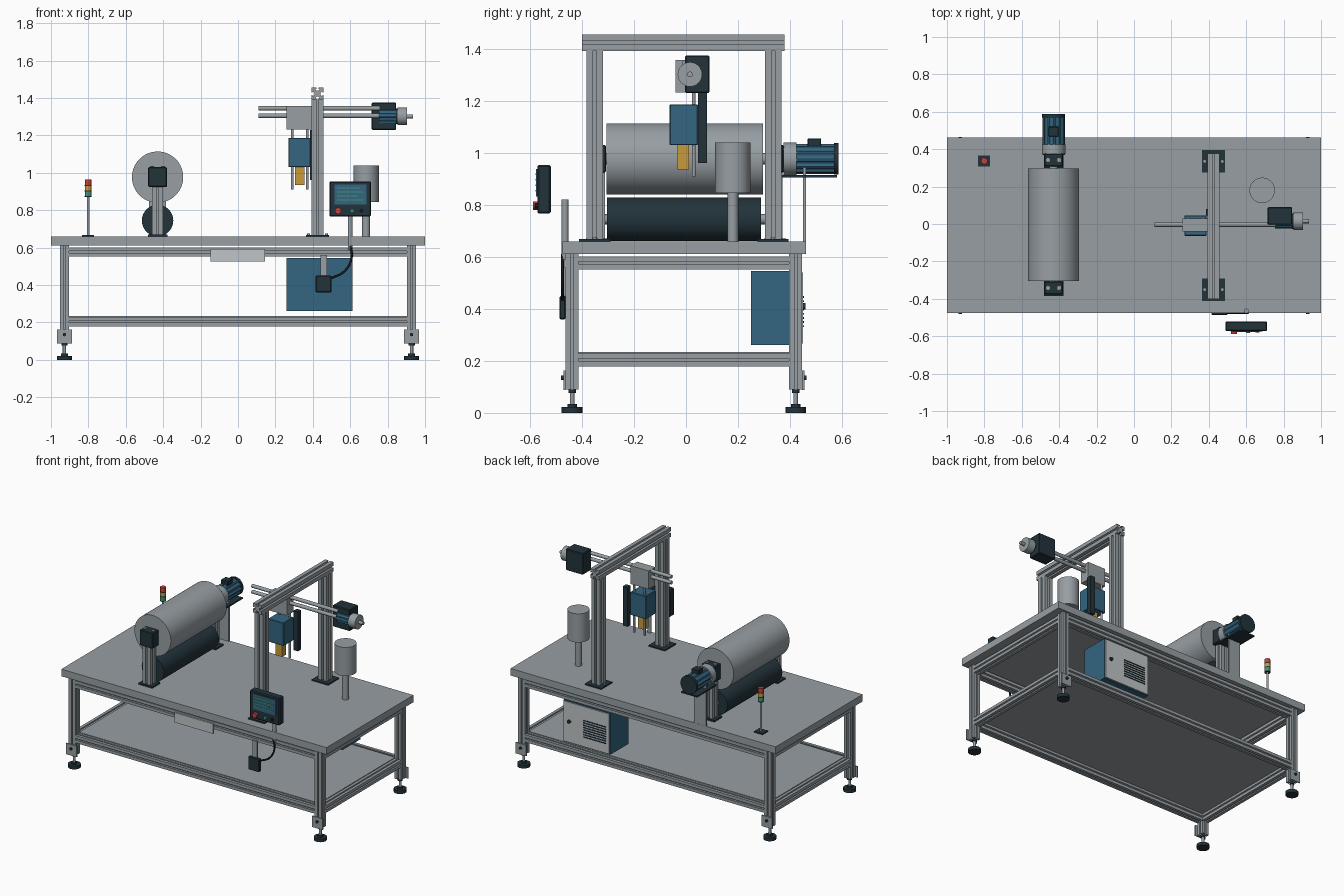
import bpy, bmesh, math
from mathutils import Vector, Matrix

cube = bpy.data.objects.get("Cube")
if cube:
    bpy.data.objects.remove(cube, do_unlink=True)


def material(name, r, g, b):
    m = bpy.data.materials.new(name)
    m.use_nodes = True
    m.diffuse_color = (r, g, b, 1)
    m.node_tree.nodes["Principled BSDF"].inputs["Base Color"].default_value = (r, g, b, 1)
    return m


STEEL = material("steel grey", 0.31, 0.345, 0.37)
LIGHT = material("light grey", 0.53, 0.56, 0.57)
DARK = material("dark slate", 0.016, 0.033, 0.043)
BLUE = material("machine blue", 0.033, 0.13, 0.215)
AMBER = material("amber", 0.58, 0.33, 0.045)
RED = material("red", 0.58, 0.05, 0.04)
GREEN = material("green", 0.05, 0.3, 0.19)
BLACK = material("cable black", 0.01, 0.011, 0.013)

TURN = {"x": Matrix.Rotation(math.pi / 2, 4, "Y"),
        "y": Matrix.Rotation(-math.pi / 2, 4, "X"),
        "z": Matrix.Identity(4)}


def finish(name, bm, mat, smooth=False):
    bmesh.ops.recalc_face_normals(bm, faces=bm.faces)
    if smooth:
        for f in bm.faces:
            f.smooth = len(f.verts) == 4
    me = bpy.data.meshes.new(name)
    bm.to_mesh(me)
    bm.free()
    me.materials.append(mat)
    ob = bpy.data.objects.new(name, me)
    bpy.context.collection.objects.link(ob)
    return ob


def box(name, x, y, z, mat, bevel=0):
    """Box from three (low, high) ranges."""
    bm = bmesh.new()
    bmesh.ops.create_cube(bm, size=1)
    for v in bm.verts:
        v.co = Vector([(a + b) / 2 + c * (b - a) for (a, b), c in zip((x, y, z), v.co)])
    if bevel:
        bmesh.ops.bevel(bm, geom=bm.edges[:], offset=bevel, segments=1, affect="EDGES")
    return finish(name, bm, mat)


def prism(name, pts, start, length, axis, mat, smooth=False):
    """Closed 2D profile pushed along an axis from a start point."""
    bm = bmesh.new()
    rings = [[bm.verts.new((px, py, h)) for px, py in pts] for h in (0, length)]
    for r in rings:
        bm.faces.new(r)
    n = len(pts)
    for i in range(n):
        j = (i + 1) % n
        bm.faces.new((rings[0][i], rings[0][j], rings[1][j], rings[1][i]))
    bm.transform(Matrix.Translation(start) @ TURN[axis])
    return finish(name, bm, mat, smooth)


def circle(r, n=32):
    return [(r * math.cos(math.tau * i / n), r * math.sin(math.tau * i / n)) for i in range(n)]


def rod(name, start, length, r, axis, mat, n=32):
    return prism(name, circle(r, n), start, length, axis, mat, True)


def finned(name, start, length, r, axis, mat, n=24):
    """Ribbed motor housing."""
    pts = [(x * k, y * k) for i, (x, y) in enumerate(circle(r, n * 2))
           for k in [1 if i % 4 < 2 else 0.9]]
    return prism(name, pts, start, length, axis, mat)


def extrusion(name, start, length, w, axis):
    """Slotted aluminium profile, one T-slot on each side."""
    side = [(.5, -.5), (.5, -.1), (.4, -.1), (.4, -.2), (.25, -.1),
            (.25, .1), (.4, .2), (.4, .1), (.5, .1)]
    pts = []
    for _ in range(4):
        pts += [(a * w, b * w) for a, b in side]
        side = [(-b, a) for a, b in side]
    return prism(name, pts, start, length, axis, STEEL)


YC = -0.008   # middle of the table in depth
TOP = 0.66    # table height

# Table top and lower shelf
box("table_top", (-1, 1), (-0.475, 0.462), (0.612, TOP), STEEL)
box("lower_shelf", (-0.905, 0.905), (YC - .41, YC + .41), (0.225, 0.234), STEEL)

# Legs, levelling feet and foot brackets
for sx, xn in ((-1, "right"), (1, "left")):
    for sy, yn in ((-1, "front"), (1, "back")):
        x, y, tag = sx * .928, YC + sy * .43, f"{yn}_{xn}"
        extrusion(f"leg_{tag}", (x, y, .09), .522, .05, "z")
        rod(f"foot_pad_{tag}", (x, y, 0), .022, .04, "z", DARK)
        rod(f"foot_collar_{tag}", (x, y, .022), .012, .018, "z", DARK)
        rod(f"foot_stem_{tag}", (x, y, .03), .06, .009, "z", STEEL, 16)
        rod(f"foot_nut_{tag}", (x, y, .076), .014, .017, "z", DARK, 6)
        face = y + sy * .025
        box(f"foot_bracket_{tag}", (x - .04, x + .04), sorted((face, face + sy * .008)),
            (.088, .163), STEEL)
        rod(f"bracket_bolt_{tag}", (x, face + sy * .011 - .006, .135), .012, .009, "y", DARK, 12)

# Slotted rails between the legs
for z, zn in ((.577, "upper"), (.204, "lower")):
    for s, n in ((-1, "front"), (1, "back")):
        extrusion(f"{zn}_rail_{n}", (-.903, YC + s * .43, z), 1.806, .05, "x")
    for s, n in ((-1, "right"), (1, "left")):
        extrusion(f"{zn}_rail_{n}", (s * .928, YC - .405, z), .81, .05, "y")

# Blank plate on the front rail
box("front_plate", (-.148, .145), (-.475, -.465), (.525, .592), LIGHT)

# Control cabinet with vented door
box("cabinet", (.26, .612), (.25, .443), (.262, .545), BLUE)
box("cabinet_door", (.265, .607), (.443, .45), (.267, .54), LIGHT)
for i in range(8):
    z = .33 + i * .016
    box(f"door_vent_{i}", (.29, .46), (.45, .453), (z, z + .007), DARK)
rod("door_lock", (.565, .448, .41), .012, .012, "y", DARK, 16)

# Switch box, its hanger and the cable
box("switch_hanger", (.44, .475), (-.474, -.464), (.44, .56), STEEL)
box("switch_box", (.415, .5), (-.487, -.462), (.36, .45), DARK, .005)
curve = bpy.data.curves.new("cable", "CURVE")
curve.dimensions = "3D"
curve.bevel_depth = .006
curve.bevel_resolution = 2
path = curve.splines.new("BEZIER")
stops = [(.6, .61), (.608, .55), (.57, .475), (.495, .435)]
path.bezier_points.add(len(stops) - 1)
for p, (x, z) in zip(path.bezier_points, stops):
    p.co = (x, -.475, z)
    p.handle_left_type = p.handle_right_type = "AUTO"
curve.materials.append(BLACK)
bpy.context.collection.objects.link(bpy.data.objects.new("cable", curve))

# Operator panel with screen and buttons
rod("panel_post", (.6, -.465, .59), .23, .013, "z", STEEL, 20)
box("operator_panel", (.488, .712), (-.572, -.52), (.767, .954), DARK, .006)
box("screen", (.515, .688), (-.576, -.571), (.832, .938), BLUE)
for i, w in enumerate((.14, .11, .14, .12)):
    z = .852 + i * .021
    box(f"screen_line_{i}", (.53, .53 + w), (-.578, -.575), (z, z + .006), GREEN)
rod("stop_button", (.535, -.588, .797), .018, .017, "y", RED, 20)
rod("start_button", (.61, -.583, .797), .013, .011, "y", GREEN, 16)
rod("spare_button", (.66, -.581, .797), .011, .01, "y", BLACK, 16)

# Drum and pressure roller
DX, DZ = -.43, .977
rod("drum", (DX, -.305, DZ), .602, .137, "y", STEEL, 64)
rod("drum_shaft", (DX, -.37, DZ), .78, .022, "y", STEEL)
rod("pressure_roller", (DX, -.303, .745), .592, .084, "y", DARK, 48)
rod("roller_shaft", (DX, -.345, .745), .68, .02, "y", STEEL)
for s, n in ((-1, "front"), (1, "back")):
    y = s * .342
    box(f"drum_base_{n}", (DX - .052, DX + .052), (y - .042, y + .042), (TOP, .67), DARK)
    extrusion(f"drum_post_{n}", (DX, y, .67), .28, .06, "z")
    box(f"bearing_block_{n}", (DX - .05, DX + .05), (y - .034, y + .034), (.925, 1.03), DARK, .004)
    for b in (-1, 1):
        rod(f"bearing_bolt_{n}_{b}", (DX + b * .03, y, 1.028), .008, .011, "z", STEEL, 12)

# Drum motor on its bracket
rod("motor_flange", (DX, .375, DZ), .05, .063, "y", STEEL)
finned("drum_motor", (DX, .425, DZ), .145, .058, "y", BLUE)
rod("drum_motor_cap", (DX, .57, DZ), .017, .061, "y", DARK)
box("motor_terminal_box", (DX - .027, DX + .027), (.468, .52), (1.02, 1.056), DARK, .003)
box("motor_shelf", (DX - .06, DX + .06), (.37, .58), (.905, .915), DARK)
box("motor_support", (DX - .045, DX + .045), (.45, .461), (TOP, .972), STEEL)

# Signal tower
box("tower_base", (-.833, -.769), (.308, .365), (TOP, .668), DARK)
rod("tower_pole", (-.801, .337, .668), .21, .007, "z", STEEL, 16)
for i, (n, m) in enumerate((("green", GREEN), ("amber", AMBER), ("red", RED))):
    rod(f"tower_{n}_lamp", (-.801, .337, .875 + i * .03), .029, .018, "z", m, 24)
    rod(f"tower_{n}_ring", (-.801, .337, .87 + i * .03), .006, .0185, "z", DARK, 24)

# Gantry frame
GX = .425
for s, n in ((-1, "front"), (1, "back")):
    y = YC + s * .343
    box(f"gantry_base_{n}", (GX - .062, GX + .062), (y - .06, y + .06), (TOP, .668), DARK)
    extrusion(f"gantry_post_{n}", (GX, y, .668), .724, .064, "z")
    for bx in (-1, 1):
        rod(f"gantry_bolt_{n}_{bx}", (GX + bx * .047, y, .667), .008, .008, "z", STEEL, 12)
extrusion("gantry_beam", (GX, -.4, 1.423), .778, .064, "y")

# Cross slide: guide rods, carriage and drive motor
for z in (1.345, 1.305):
    rod(f"guide_rod_{z}", (.11, -.003, z), .65, .012, "x", STEEL, 20)
box("carriage", (.26, .397), (-.04, .03), (1.232, 1.357), STEEL)
box("gearbox", (.715, .845), (-.003, .09), (1.23, 1.375), DARK, .004)
finned("slide_motor", (.755, .015, 1.302), .095, .04, "x", BLUE)
rod("slide_motor_ring", (.845, .015, 1.302), .008, .042, "x", DARK)
rod("slide_motor_cap", (.853, .015, 1.302), .05, .047, "x", STEEL)
rod("slide_motor_shaft", (.9, .015, 1.302), .036, .011, "x", STEEL, 16)

# Tool head
box("tool_head", (.27, .388), (-.063, .046), (1.03, 1.187), BLUE, .003)
box("tool_tip", (.305, .355), (-.032, .012), (.936, 1.03), AMBER)
for x in (.29, .37):
    rod(f"lift_rod_{x}", (x, .03, .91), .325, .007, "z", STEEL, 16)
box("lift_rail", (.386, .42), (.046, .081), (.962, 1.23), DARK)

# Canister on a post
rod("canister_post", (.685, .18, TOP), .19, .021, "z", STEEL)
rod("canister", (.685, .18, .845), .195, .068, "z", STEEL, 48)
